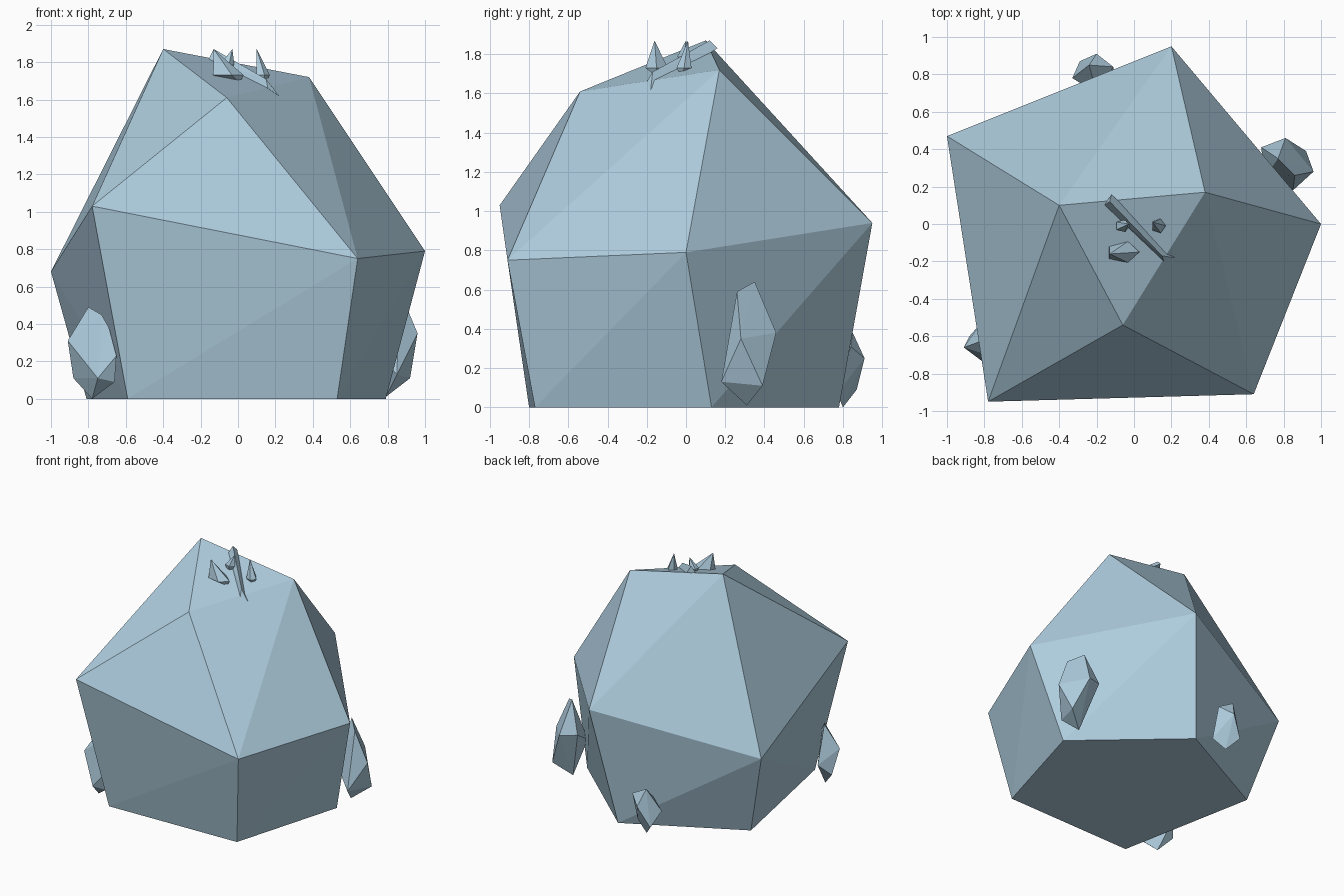
import bpy
import bmesh
from math import cos, sin, tau
from mathutils import Vector

default_cube = bpy.data.objects.get("Cube")
if default_cube:
    bpy.data.objects.remove(default_cube, do_unlink=True)

# One pale icy blue for everything
ice_blue = bpy.data.materials.new("pale_ice_blue")
ice_blue.use_nodes = True
ice_colour = (.42, .60, .72, 1)
ice_blue.diffuse_color = ice_colour
ice_blue.node_tree.nodes["Principled BSDF"].inputs["Base Color"].default_value = ice_colour


def faceted_stone(name, corners):
    """Wrap a convex, flat-faced stone around its corner points."""
    mesh = bpy.data.meshes.new(name)
    bm = bmesh.new()
    for corner in corners:
        bm.verts.new(corner)
    hull = bmesh.ops.convex_hull(bm, input=bm.verts[:])
    leftovers = {item for item in hull["geom_interior"] + hull["geom_unused"]
                 if isinstance(item, bmesh.types.BMVert)}
    bmesh.ops.delete(bm, geom=list(leftovers), context='VERTS')
    bmesh.ops.recalc_face_normals(bm, faces=bm.faces[:])
    for face in bm.faces:
        face.smooth = False
    bm.to_mesh(mesh)
    bm.free()
    mesh.materials.append(ice_blue)
    stone = bpy.data.objects.new(name, mesh)
    bpy.context.collection.objects.link(stone)
    return stone


def spire(name, tip, waist, foot, radius_x, radius_y, sides=5):
    """Make a small pointed crystal: a tip and a foot joined by a waist ring."""
    ring = [Vector(waist) + Vector((radius_x * cos(tau * side / sides),
                                    radius_y * sin(tau * side / sides), 0))
            for side in range(sides)]
    return faceted_stone(name, [tip, foot] + ring)


# Large boulder: a five-sided foot, a wider uneven belt and a sloping three-cornered crown
boulder_foot = [(x, y, 0) for x, y in
                ((-.59, -.8), (.53, -.77), (.79, .13), (.06, .78), (-.81, .33))]
boulder_belt = [(-.78, -.95, 1.03), (.64, -.91, .75), (1, 0, .79),
                (.2, .95, .94), (-1, .47, .68)]
boulder_crown = [(-.4, .1, 1.87), (.38, .17, 1.72), (-.06, -.54, 1.61)]
faceted_stone("boulder", boulder_foot + boulder_belt + boulder_crown)

# Crystals leaning against the sides of the boulder
left_crystal_top = [(.77, .35, .64), (.86, .26, .59)]
left_crystal_middle = [(.96, .28, .35), (.81, .46, .38), (.68, .41, .4), (.7, .25, .3)]
left_crystal_base = [(.92, .39, .11), (.85, .18, .13), (.79, .31, .01)]
faceted_stone("left_side_crystal",
              left_crystal_top + left_crystal_middle + left_crystal_base)

back_crystal_top = [(-.24, .85, .38), (-.11, .84, .31)]
back_crystal_middle = [(-.2, .91, .25), (-.33, .78, .2), (-.2, .7, .25)]
back_crystal_base = [(-.29, .87, .09), (-.21, .8, 0), (-.11, .77, .07)]
faceted_stone("back_crystal",
              back_crystal_top + back_crystal_middle + back_crystal_base)

right_crystal_top = [(-.8, -.62, .49), (-.73, -.72, .45), (-.69, -.75, .38)]
right_crystal_middle = [(-.91, -.66, .31), (-.65, -.78, .23), (-.81, -.52, .2)]
right_crystal_base = [(-.75, -.78, .11), (-.66, -.74, .09),
                      (-.88, -.6, .11), (-.78, -.66, 0)]
faceted_stone("right_front_crystal",
              right_crystal_top + right_crystal_middle + right_crystal_base)

# Long thin shard lying diagonally across the crown
shard_high_end = [(-.13, .12, 1.87), (-.12, .16, 1.83), (-.16, .1, 1.81)]
shard_low_end = [(.22, -.18, 1.62), (.16, -.2, 1.66), (.15, -.17, 1.71)]
faceted_stone("crown_shard", shard_high_end + shard_low_end)

# Little upright spires on the crown
spire("crown_front_spire", tip=(-.13, -.16, 1.87), waist=(-.06, -.15, 1.73),
      foot=(.01, -.15, 1.69), radius_x=.09, radius_y=.06)
spire("crown_middle_spire", tip=(-.03, 0, 1.87), waist=(-.06, -.01, 1.79),
      foot=(-.07, -.02, 1.7), radius_x=.04, radius_y=.035)
spire("crown_left_spire", tip=(.1, .01, 1.87), waist=(.13, -.01, 1.73),
      foot=(.14, -.02, 1.68), radius_x=.04, radius_y=.04)
